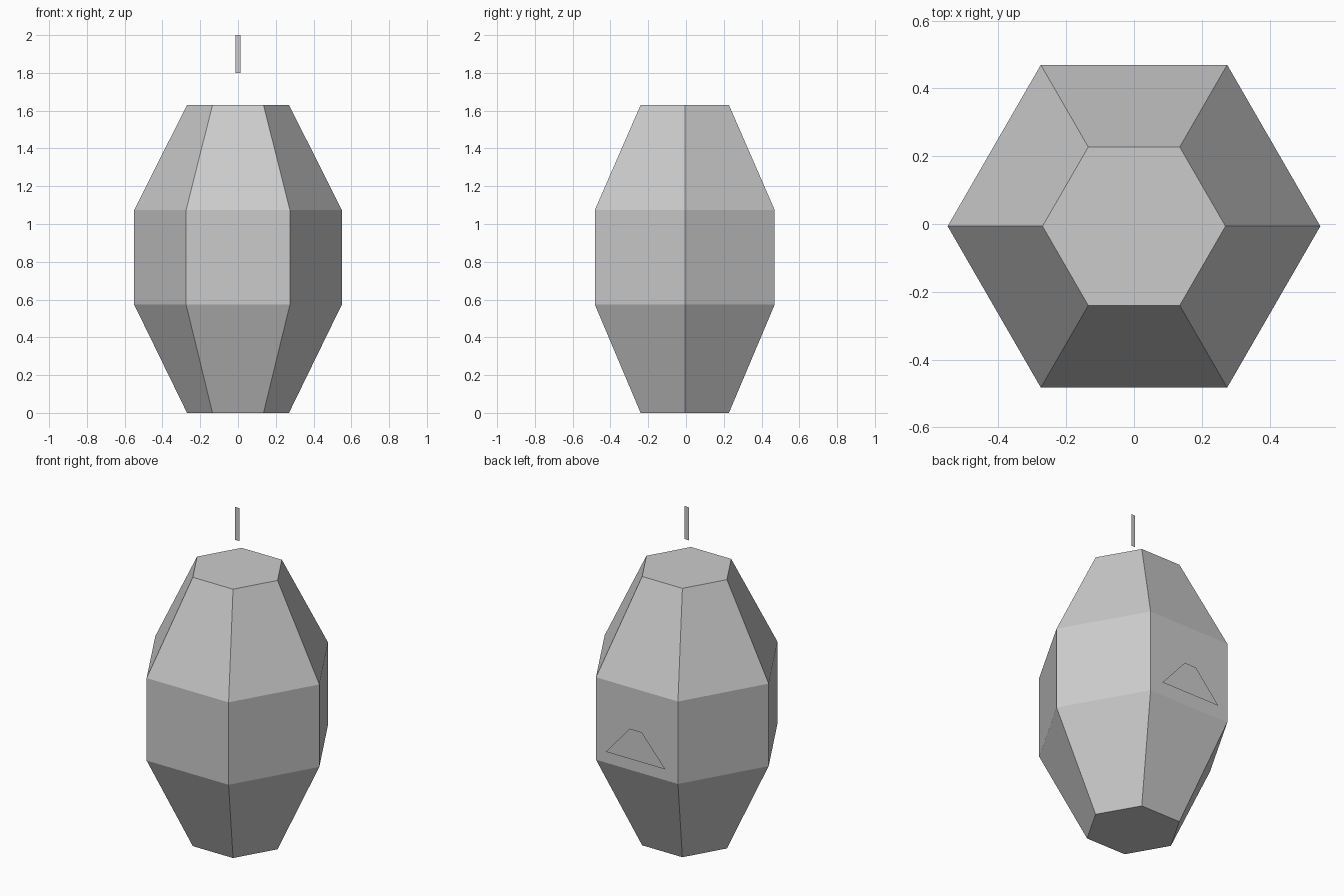
import bpy, bmesh
from math import cos, sin, tau

if "Cube" in bpy.data.objects:
    bpy.data.objects.remove(bpy.data.objects["Cube"])

CY = -0.0065  # body axis in y


def make_object(name, bm):
    mesh = bpy.data.meshes.new(name)
    bm.to_mesh(mesh)
    bm.free()
    obj = bpy.data.objects.new(name, mesh)
    bpy.context.collection.objects.link(obj)
    return obj


def lathe(name, profile, sides):
    """Closed faceted body from (radius, z) rings."""
    bm = bmesh.new()
    rings = [[bm.verts.new((r * cos(tau * i / sides), CY + r * sin(tau * i / sides), z))
              for i in range(sides)] for r, z in profile]
    for low, high in zip(rings, rings[1:]):
        for i in range(sides):
            j = (i + 1) % sides
            bm.faces.new((low[i], low[j], high[j], high[i]))
    bm.faces.new(rings[0][::-1])
    bm.faces.new(rings[-1])
    return make_object(name, bm)


def sheet(name, y, low_half, high_half, z0, z1):
    """Upright flat panel facing the back."""
    bm = bmesh.new()
    pts = [(low_half, z0), (-low_half, z0), (-high_half, z1), (high_half, z1)]
    bm.faces.new([bm.verts.new((x, y, z)) for x, z in pts])
    bm.normal_update()
    if bm.faces[:] and next(iter(bm.faces)).normal.y < 0:
        bmesh.ops.reverse_faces(bm, faces=bm.faces[:])
    return make_object(name, bm)


# Six-sided lantern body
lathe("lantern_body", [(0.27, 0), (0.55, 0.574), (0.55, 1.074), (0.27, 1.63)], 6)

# Flat hanging strip above the body
sheet("hanging_strip", CY, 0.014, 0.014, 1.8, 2.0)

# Flat trapezoid just off the back face
sheet("back_panel", 0.482, 0.2, 0.04, 0.647, 0.83)
